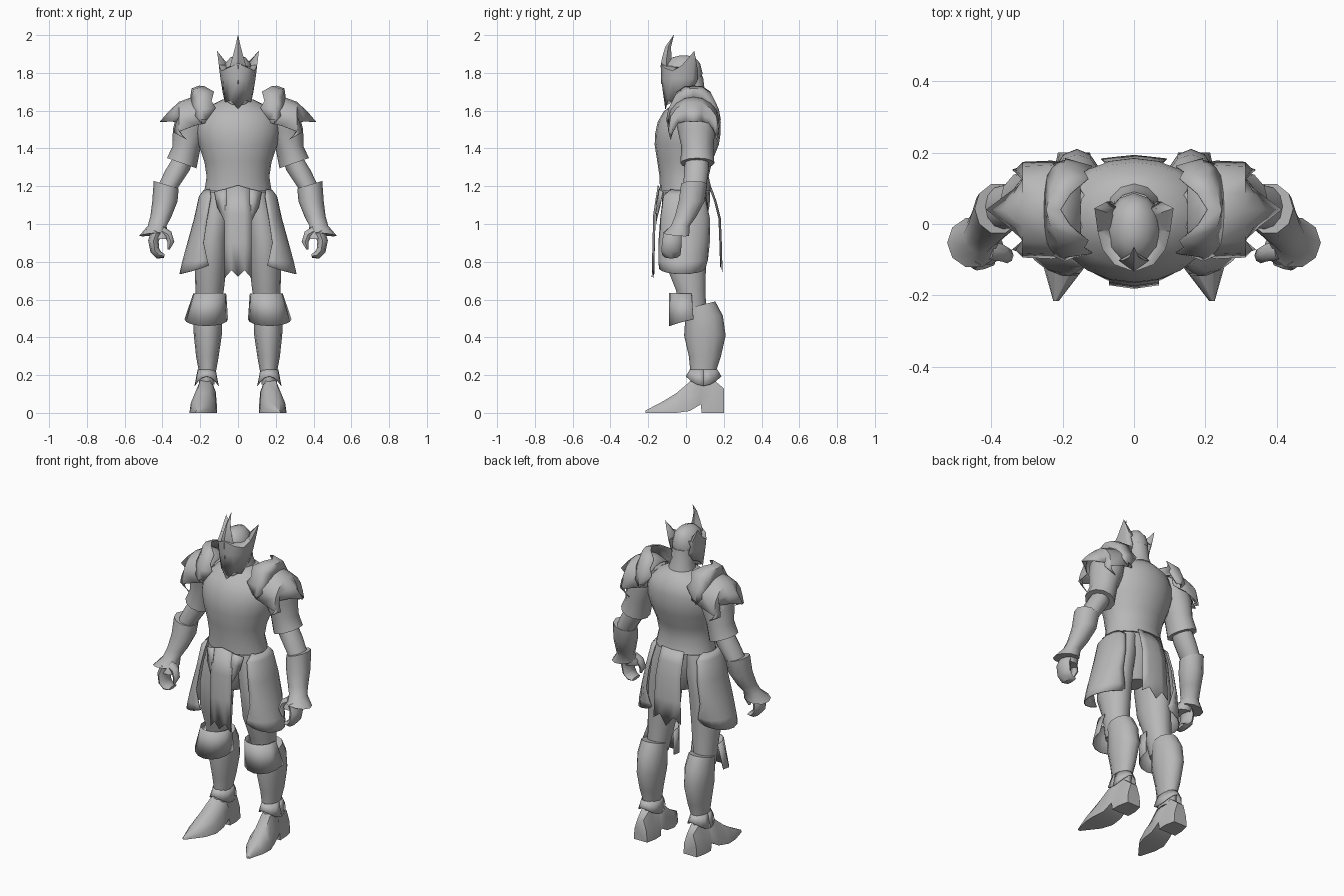
import bpy, bmesh, math
from math import sin, cos, radians

steel = bpy.data.materials.new("plain_grey")
steel.diffuse_color = (0.48, 0.48, 0.48, 1)


def grid(name, rows, closed=False, thick=0, mirror=False, sharp=45):
    """Skin a grid of points; closed grids become capped tubes."""
    bm = bmesh.new()
    vs = [[bm.verts.new(p) for p in row] for row in rows]
    n = len(rows[0])
    for a, b in zip(vs, vs[1:]):
        for i in range(n if closed else n - 1):
            j = (i + 1) % n
            bm.faces.new((a[i], a[j], b[j], b[i]))
    if closed:
        bm.faces.new(vs[0][::-1])
        bm.faces.new(vs[-1])
    bmesh.ops.recalc_face_normals(bm, faces=bm.faces)
    me = bpy.data.meshes.new(name)
    bm.to_mesh(me)
    bm.free()
    me.materials.append(steel)
    me.shade_smooth()
    me.set_sharp_from_angle(angle=radians(sharp))
    ob = bpy.data.objects.new(name, me)
    bpy.context.collection.objects.link(ob)
    if thick:
        m = ob.modifiers.new("thickness", 'SOLIDIFY')
        m.thickness, m.offset = thick, 0
    if mirror:
        ob.modifiers.new("mirror", 'MIRROR').use_mirror_merge = False
    return ob


def loft(name, rings, n=12, mirror=False, sharp=45):
    """Stack ellipses: cx, cy, z, rx, ry, optional slope in x and in y."""
    rows = []
    for cx, cy, z, rx, ry, *s in rings:
        sx, sy = (list(s) + [0, 0])[:2]
        ang = [2 * math.pi * i / n for i in range(n)]
        rows.append([(cx + rx * cos(a), cy + ry * sin(a),
                      z + sx * rx * cos(a) + sy * ry * sin(a)) for a in ang])
    return grid(name, rows, True, 0, mirror, sharp)


def finger(name, path, n=8):
    """Tube bent in the front plane: x, y, z, radius, depth."""
    rows = []
    for k, (x, y, z, r, d) in enumerate(path):
        p, q = path[max(k - 1, 0)], path[min(k + 1, len(path) - 1)]
        dx, dz = q[0] - p[0], q[2] - p[2]
        l = math.hypot(dx, dz)
        ang = [2 * math.pi * i / n for i in range(n)]
        rows.append([(x - dz / l * r * cos(a), y + d * sin(a), z + dx / l * r * cos(a)) for a in ang])
    return grid(name, rows, True, 0, True)


# Torso, neck and pelvis
loft("torso", [(0, 0, 1.175, .178, .138), (0, -.01, 1.25, .166, .13), (0, -.007, 1.33, .178, .145),
               (0, .004, 1.42, .208, .17), (0, .01, 1.48, .222, .173), (0, .017, 1.54, .22, .167),
               (0, .027, 1.595, .195, .146), (0, .035, 1.635, .13, .105), (0, .035, 1.66, .08, .08)], 20)
loft("neck", [(0, .045, 1.62, .085, .08), (0, .03, 1.70, .065, .07), (0, .02, 1.78, .065, .07)])
loft("pelvis", [(0, 0, .92, .05, .07), (0, 0, 1.0, .12, .105), (0, 0, 1.1, .165, .125),
                (0, 0, 1.2, .168, .13)], 16)

# Helmet shell
loft("helmet", [(0, -.02, 1.67, .068, .085, 0, .5), (0, -.02, 1.74, .078, .1), (0, -.018, 1.8, .08, .105),
                (0, -.015, 1.85, .068, .09), (0, -.012, 1.882, .04, .06), (0, -.012, 1.892, .012, .02)])
# Visor: wraps the face, rises into two side fins; angle, bottom z, top z, top radius
visor = [(0, 1.61, 1.85, .112), (30, 1.655, 1.825, .107), (60, 1.645, 1.81, .1), (90, 1.69, 1.84, .1),
         (120, 1.71, 1.915, .127), (138, 1.73, 1.81, .11)]
cols = [(-a, b, t, r) for a, b, t, r in visor[:0:-1]] + visor
rows = [[], [], [], []]
for a, b, t, r in cols:
    s, c = sin(radians(a)), cos(radians(a))
    rows[0].append((.078 * s, -.02 - .088 * c, b))
    rows[1].append((.091 * s, -.02 - .11 * c, 1.77))
    rows[2].append((r * s, -.02 - r * c, t))
    rows[3].append((.06 * s, -.015 - .075 * c, 1.84))
grid("visor", rows, thick=.004, sharp=40)
# Curved brow crest
loft("crest", [(0, -.115, 1.74, .01, .016), (0, -.102, 1.84, .042, .032), (0, -.102, 1.88, .03, .025),
               (0, -.094, 1.94, .014, .015), (0, -.065, 2.0, .001, .001)], 4, sharp=30)

# Shoulder plates: arch rows across the shoulder
angs = [-90, -65, -42, -20, 0, 20, 42, 65, 90]
drop = [.06, 0, .055, .03, 0, .03, .055, 0, .06]      # notched outer rim
rows = []
for x, zt, zb, h, rim in [(.15, 1.64, 1.54, .12, 0), (.23, 1.675, 1.52, .135, 0), (.31, 1.645, 1.49, .132, 0),
                          (.365, 1.595, 1.46, .125, .5), (.412, 1.54, 1.43, .122, 1)]:
    rows.append([(x - rim * (d + .08 * abs(sin(radians(a)))), .04 + h * sin(radians(a)),
                  zb + (zt - zb) * cos(radians(a)) ** .8 + rim * d * .3) for a, d in zip(angs, drop)])
grid("shoulder_plate", rows, thick=.005, mirror=True)
# Raised shoulder collars: broad crescents, half profile from the top down
# angle, inner x, inner z, outer x, outer z
crest = [(0, .205, 1.73, .25, 1.672), (20, .178, 1.728, .248, 1.665), (42, .128, 1.70, .242, 1.635),
         (55, .14, 1.65, .236, 1.6), (68, .118, 1.615, .225, 1.57), (90, .165, 1.55, .19, 1.53)]
full = [(-a, *r) for a, *r in crest[:0:-1]] + crest
rows = [[(xi, .04 + .13 * sin(radians(a)), zi) for a, xi, zi, xo, zo in full],
        [(.4 * xi + .6 * xo + .012, .04 + .142 * sin(radians(a)), .55 * zi + .45 * zo + .012) for a, xi, zi, xo, zo in full],
        [(xo, .04 + .138 * sin(radians(a)), zo) for a, xi, zi, xo, zo in full]]
grid("shoulder_collar", rows, thick=.005, mirror=True)

# Arms
loft("sleeve", [(.19, .04, 1.62, .06, .08), (.23, .045, 1.58, .095, .105), (.25, .055, 1.5, .095, .1),
                (.272, .06, 1.41, .075, .085), (.298, .06, 1.322, .078, .09, .35)], mirror=True)
loft("forearm", [(.28, .06, 1.37, .052, .06), (.32, .055, 1.285, .064, .065), (.38, .045, 1.18, .055, .06)],
     mirror=True)
loft("bracer", [(.38, .043, 1.208, .066, .072, .3), (.387, .03, 1.12, .067, .072), (.408, -.002, 1.04, .056, .06),
                (.428, -.03, .99, .05, .052), (.448, -.052, .945, .075, .072, -.1, -.1)], 10, True)

# Hooked hands
loft("palm", [(.43, -.035, 1.0, .03, .035), (.415, -.06, .95, .05, .045), (.412, -.07, .92, .048, .045)],
     10, True)
finger("fingers", [(.43, -.07, .96, .03, .045), (.448, -.075, .91, .028, .052), (.44, -.078, .86, .025, .052),
                   (.418, -.078, .835, .021, .048), (.39, -.075, .83, .01, .04)])
finger("thumb", [(.405, -.07, .965, .024, .03), (.37, -.08, .945, .022, .025), (.355, -.088, .905, .018, .022),
                 (.368, -.09, .865, .006, .01)])

# Legs
loft("thigh", [(.16, .04, .5, .055, .07), (.15, .025, .65, .075, .08), (.145, .0, .78, .085, .108),
               (.136, -.003, .93, .085, .12), (.115, 0, 1.07, .082, .12), (.095, 0, 1.17, .07, .11)], 14, True)
loft("boot_shaft", [(.16, .075, .57, .07, .08, 0, .25), (.16, .095, .5, .077, .1, 0, .15),
                    (.16, .1, .41, .074, .11), (.162, .1, .3, .06, .085), (.162, .09, .21, .044, .066),
                    (.165, .09, .15, .04, .065)], mirror=True)
# Flared ankle cuff with a wavy hem
rows = []
for z, rx, ry, wave in [(.23, .046, .071, 0), (.168, .063, .093, .025)]:
    rows.append([(.166 + rx * cos(t), .093 + ry * sin(t), z - wave * cos(2 * t))
                 for t in [2 * math.pi * i / 16 for i in range(17)]])
grid("ankle_cuff", rows, thick=.003, mirror=True)
# Pointed shoe with heel: y, sole z, top z, centre x, half width
rows = []
for y, zb, zt, cx, w in [(.2, 0, .13, .168, .045), (.14, 0, .18, .168, .058), (.083, 0, .18, .17, .058),
                         (.078, .045, .18, .17, .058), (.02, .01, .165, .175, .062), (-.05, 0, .105, .185, .072),
                         (-.12, 0, .062, .195, .058), (-.215, 0, .012, .218, .008)]:
    zm = zb + (zt - zb) * .5
    rows.append([(cx - w, y, zb), (cx - .9 * w, y, zm), (cx - .45 * w, y, zt),
                 (cx + .45 * w, y, zt), (cx + .9 * w, y, zm), (cx + w, y, zb)])
grid("shoe", rows, True, mirror=True, sharp=60)

# Knee guards: straight flared front cuffs
rows = []
for cx, rx, cy, ry, zf, zb in [(.15, .085, .03, .118, .635, .63), (.168, .113, .04, .128, .46, .495)]:
    rows.append([(cx + rx * cos(t), cy - ry * sin(t) ** .75, zb + (zf - zb) * sin(t))
                 for t in [math.pi * min(max(i / 8, .0001), .9999) for i in range(9)]])
grid("knee_guard", rows, thick=.005, mirror=True)

# Hip plates: shells round the outer thighs
rows = []
for z, cx, rx, cy, ry, span, lift in [(1.178, .145, .035, -.01, .07, 85, .005), (1.145, .145, .06, -.01, .11, 92, 0),
                                      (1.03, .155, .075, -.005, .13, 84, 0), (.9, .168, .098, -.01, .135, 82, 0),
                                      (.8, .178, .115, -.015, .13, 98, .01), (.735, .18, .128, -.02, .122, 102, .045)]:
    rows.append([(cx + rx * cos(radians(u * span)), cy + ry * sin(radians(u * span)), z + lift * u * u)
                 for u in [i / 5 - 1 for i in range(11)]])
grid("hip_plate", rows, thick=.005, mirror=True)

# Hanging cloths with jagged hems
us = [-1, -.5, 0, .5, 1]
for name, rings, hem in [
        ("front_cloth", [(1.185, -.148, .068), (1.05, -.172, .07), (.9, -.176, .07), (.735, -.18, .07)],
         [-.02, .02, -.015, .02, -.02]),
        ("back_cloth", [(1.19, .135, .075), (1.12, .16, .08), (1.03, .183, .083), (.9, .188, .088), (.77, .192, .092)],
         [0, .035, -.025, .035, 0])]:
    rows = [[(u * w, y - math.copysign(.01, y) * abs(u),
              z + (h if z < .8 else 0) + (.02 * (1 - abs(u)) if z == 1.185 else 0)) for u, h in zip(us, hem)]
            for z, y, w in rings]
    grid(name, rows, thick=.003)
# Notched flaps beside the front cloth
grid("front_flap", [[(.06, -.142, 1.185), (.09, -.136, 1.18), (.125, -.122, 1.17)],
                    [(.06, -.154, 1.12), (.085, -.148, 1.12), (.11, -.138, 1.09)],
                    [(.06, -.158, 1.0), (.074, -.156, 1.02), (.08, -.15, 1.1)]], thick=.003, mirror=True)
